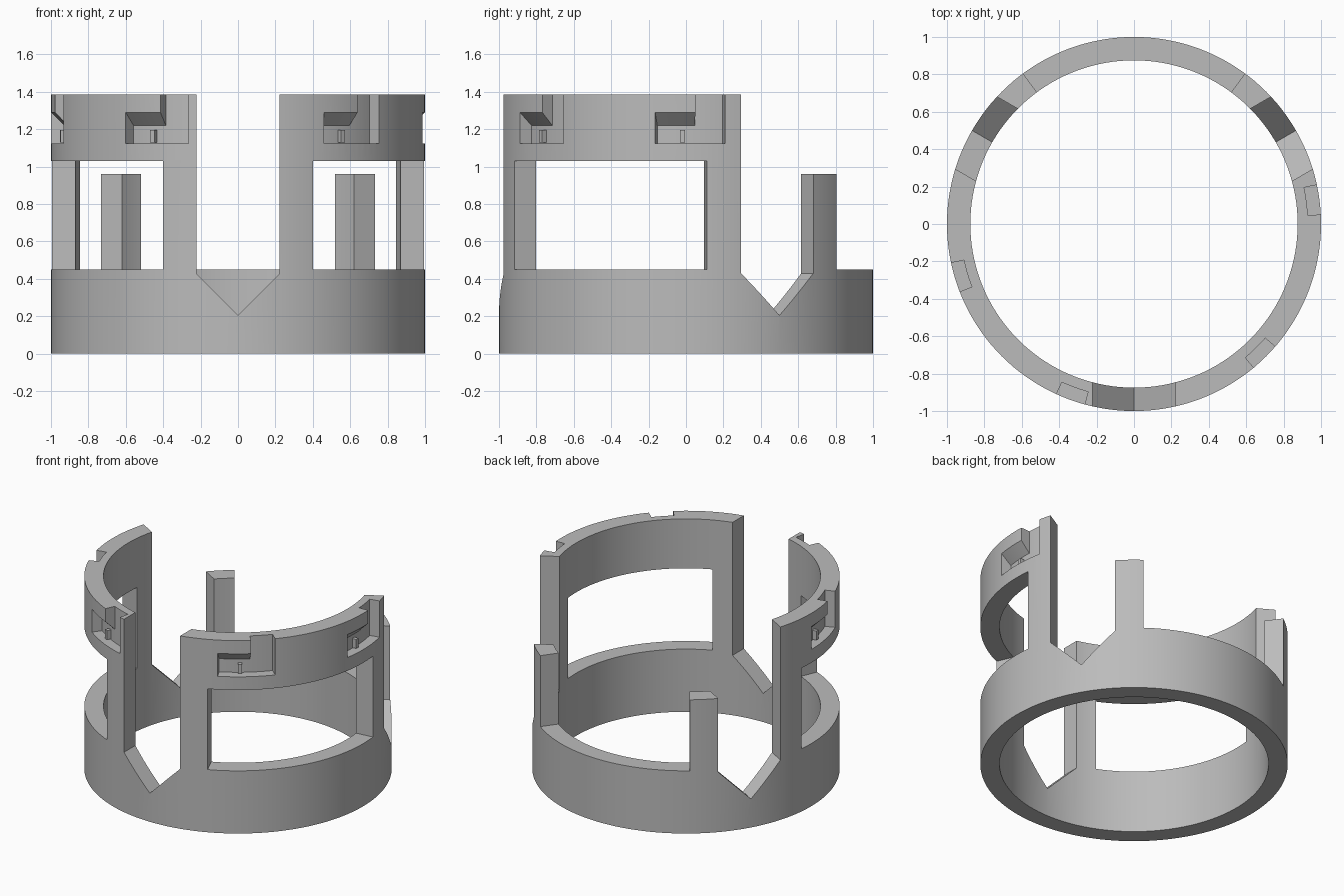
import bpy, bmesh, math
from mathutils import Matrix

if "Cube" in bpy.data.objects:
    bpy.data.objects.remove(bpy.data.objects["Cube"], do_unlink=True)

grey = bpy.data.materials.new("light_grey")
grey.use_nodes = True
colour = (0.5, 0.5, 0.5, 1)
grey.diffuse_color = colour
grey.node_tree.nodes["Principled BSDF"].inputs["Base Color"].default_value = colour

R_IN, R_OUT, HEIGHT = 0.875, 1.0, 1.385
BASE_TOP, BAND_BOTTOM, POST_TOP = 0.45, 1.03, 0.96
SLOT_HALF, POST_EDGE = 0.223, 23.6   # slot half width; degrees from slot centre to post edge


def finish(name, bm):
    bmesh.ops.recalc_face_normals(bm, faces=bm.faces)
    mesh = bpy.data.meshes.new(name)
    bm.to_mesh(mesh)
    bm.free()
    mesh.materials.append(grey)
    obj = bpy.data.objects.new(name, mesh)
    bpy.context.collection.objects.link(obj)
    return obj


def sweep(name, profile, start, end, step=2.5):
    """Turn an (r, z) profile about z between two angles in degrees."""
    bm = bmesh.new()
    full = end - start >= 360
    count = max(1, round((end - start) / step))
    rings = []
    for i in range(count if full else count + 1):
        a = math.radians(start + (end - start) * i / count)
        rings.append([bm.verts.new((r * math.cos(a), r * math.sin(a), z)) for r, z in profile])
    n = len(profile)
    for i in range(count):
        p, q = rings[i], rings[(i + 1) % len(rings)]
        for j in range(n):
            k = (j + 1) % n
            bm.faces.new((p[j], q[j], q[k], p[k]))
    if not full:
        bm.faces.new(rings[0])
        bm.faces.new(rings[-1])
    return finish(name, bm)


def box(r0, r1, z0, z1):
    return [(r0, z0), (r1, z0), (r1, z1), (r0, z1)]


def slot_prism(angle):
    """Upright slot with a V-shaped bottom, running outward at an angle."""
    s = SLOT_HALF
    outline = [(0, 0.205), (s, 0.43), (s, 1.6), (-s, 1.6), (-s, 0.43)]
    bm = bmesh.new()
    near = [bm.verts.new((0.6, y, z)) for y, z in outline]
    far = [bm.verts.new((1.2, y, z)) for y, z in outline]
    bm.faces.new(near)
    bm.faces.new(far)
    for i in range(len(outline)):
        j = (i + 1) % len(outline)
        bm.faces.new((near[i], near[j], far[j], far[i]))
    bm.transform(Matrix.Rotation(math.radians(angle), 4, 'Z'))
    return finish("slot_cutter", bm)


def carve(target, cutter):
    mod = target.modifiers.new("cut", 'BOOLEAN')
    mod.operation, mod.solver, mod.object = 'DIFFERENCE', 'EXACT', cutter
    bpy.context.view_layer.objects.active = target
    bpy.ops.object.modifier_apply(modifier=mod.name)
    bpy.data.objects.remove(cutter, do_unlink=True)


# Round collar wall
collar = sweep("collar", box(R_IN, R_OUT, 0, HEIGHT), 0, 360)

# Side windows between the tall posts
for start in (-90, 150):
    carve(collar, sweep("window_cutter", box(0.7, 1.2, BASE_TOP, BAND_BOTTOM),
                        start + POST_EDGE, start + 120 - POST_EDGE))

# Open back with two short posts
carve(collar, sweep("back_cutter", box(0.7, 1.2, BASE_TOP, 1.6), 30 + POST_EDGE, 150 - POST_EDGE))
carve(collar, sweep("post_top_cutter", box(0.7, 1.2, POST_TOP, 1.6), 30, 150))

# Three V-bottomed slots
for angle in (-90, 30, 150):
    carve(collar, slot_prism(angle))

# Bayonet notches: a way in from the top, a side channel with a sloped roof, a catch
FLOOR, SILL = 0.93, 1.125
channel = [(FLOOR, SILL), (1.1, SILL), (1.1, 1.39), (FLOOR, 1.22)]
for i, start in enumerate((2.9, -50.2, 245.5, 192)):
    carve(collar, sweep("entry_cutter", box(FLOOR, 1.1, SILL, 1.6), start, start + 9.2, 1.15))
    carve(collar, sweep("channel_cutter", channel, start - 12.4, start + 4.6, 1.15))
    sweep("notch_catch_%d" % (i + 1), box(FLOOR - 0.02, 0.96, SILL + 0.005, 1.195),
          start - 4.8, start - 3.2)

# Smooth round walls, crisp edges
bpy.ops.object.select_all(action='DESELECT')
collar.select_set(True)
bpy.context.view_layer.objects.active = collar
bpy.ops.object.shade_smooth_by_angle(angle=math.radians(20))
